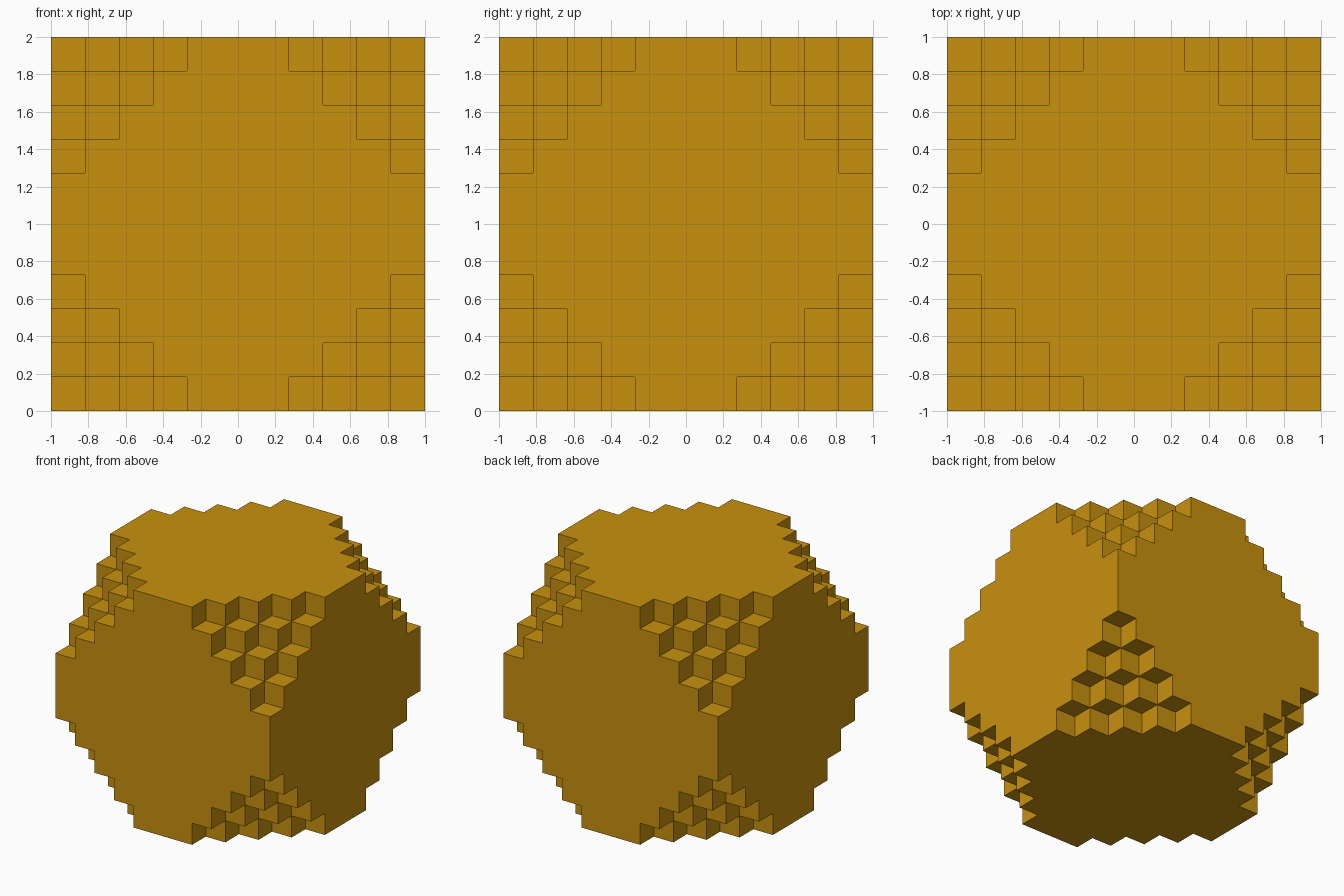
import bpy, bmesh, math
from mathutils import Vector

if "Cube" in bpy.data.objects:
    bpy.data.objects.remove(bpy.data.objects["Cube"], do_unlink=True)

N = 11            # cells along each side
CUT = 4           # cells removed along each edge at every corner
CELL = 2.0 / N

# Golden material
gold = bpy.data.materials.new("gold")
gold.use_nodes = True
colour = (0.578, 0.283, 0.0045, 1.0)
gold.diffuse_color = colour
bsdf = next(n for n in gold.node_tree.nodes if n.type == 'BSDF_PRINCIPLED')
bsdf.inputs["Base Color"].default_value = colour
bsdf.inputs["Roughness"].default_value = 0.6


def solid(cell):
    """True for cells of the cube outside the eight stepped corner cuts."""
    if any(c < 0 or c >= N for c in cell):
        return False
    return sum(min(c, N - 1 - c) for c in cell) >= CUT


bm = bmesh.new()
verts = {}


def corner(p):
    """Shared vertex at a grid point."""
    if p not in verts:
        verts[p] = bm.verts.new((p[0] * CELL - 1, p[1] * CELL - 1, p[2] * CELL))
    return verts[p]


# Outer skin: one square wherever a solid cell meets an empty one
for x in range(N):
    for y in range(N):
        for z in range(N):
            cell = (x, y, z)
            if not solid(cell):
                continue
            for axis in range(3):
                u, v = (axis + 1) % 3, (axis + 2) % 3
                for side in (0, 1):
                    near = list(cell)
                    near[axis] += 2 * side - 1
                    if solid(near):
                        continue
                    loop = []
                    for du, dv in ((0, 0), (1, 0), (1, 1), (0, 1)):
                        p = list(cell)
                        p[axis] += side
                        p[u] += du
                        p[v] += dv
                        loop.append(corner(tuple(p)))
                    bm.faces.new(loop if side else loop[::-1])

# Merge coplanar squares into large flat faces
bmesh.ops.dissolve_limit(bm, angle_limit=math.radians(1),
                         verts=bm.verts[:], edges=bm.edges[:])

mesh = bpy.data.meshes.new("stepped_corner_cube")
bm.to_mesh(mesh)
bm.free()
mesh.materials.append(gold)
cube = bpy.data.objects.new("stepped_corner_cube", mesh)
bpy.context.collection.objects.link(cube)
